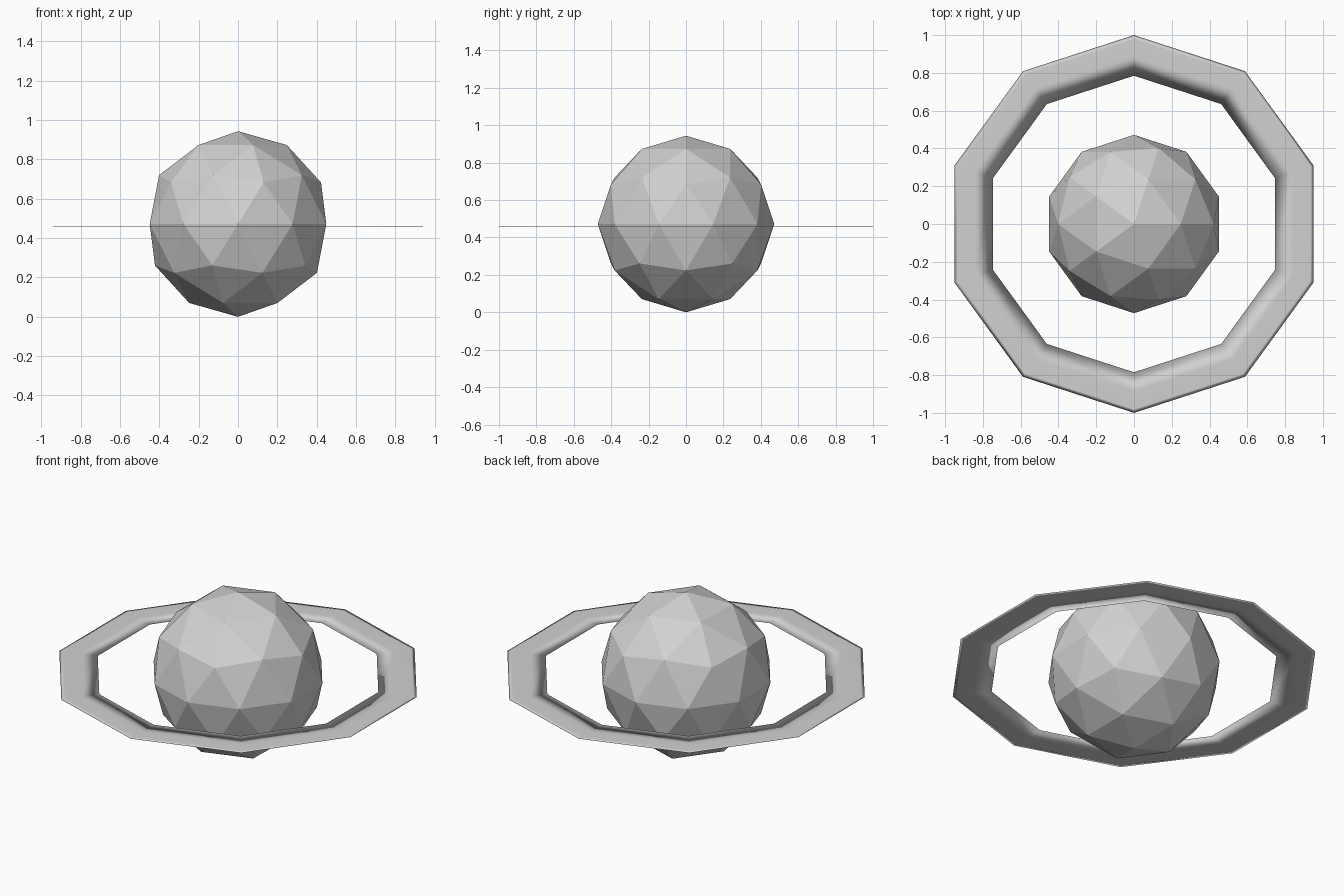
import bpy
import bmesh
import math

cube = bpy.data.objects.get("Cube")
if cube:
    bpy.data.objects.remove(cube, do_unlink=True)

RADIUS = 0.472
RING_HEIGHT = 0.46
SIDES = 10

grey = bpy.data.materials.new("plain grey")
grey.use_nodes = True
colour = (0.64, 0.64, 0.64, 1)
grey.diffuse_color = colour
grey.node_tree.nodes["Principled BSDF"].inputs["Base Color"].default_value = colour


def add_object(name, bm, height, smooth):
    bmesh.ops.recalc_face_normals(bm, faces=bm.faces)
    for face in bm.faces:
        face.smooth = smooth
    mesh = bpy.data.meshes.new(name)
    bm.to_mesh(mesh)
    bm.free()
    mesh.materials.append(grey)
    obj = bpy.data.objects.new(name, mesh)
    obj.location.z = height
    bpy.context.collection.objects.link(obj)
    return obj


# Faceted planet globe
bm = bmesh.new()
bmesh.ops.create_icosphere(bm, subdivisions=2, radius=RADIUS)
add_object("planet_globe", bm, RADIUS, False)

# Paper-thin ten-sided ring, a softly shaded lens section swept round the globe
half = 0.001
profile = [(0.785, 0), (0.885, half), (0.98, half),
           (1.0, 0), (0.98, -half), (0.885, -half)]
bm = bmesh.new()
loops = []
for i in range(SIDES):
    angle = math.pi / 2 + math.tau * i / SIDES
    loops.append([bm.verts.new((r * math.cos(angle), r * math.sin(angle), z))
                  for r, z in profile])
for i, here in enumerate(loops):
    there = loops[(i + 1) % SIDES]
    for j in range(len(profile)):
        k = (j + 1) % len(profile)
        bm.faces.new((here[j], there[j], there[k], here[k]))
add_object("planet_ring", bm, RING_HEIGHT, True)
